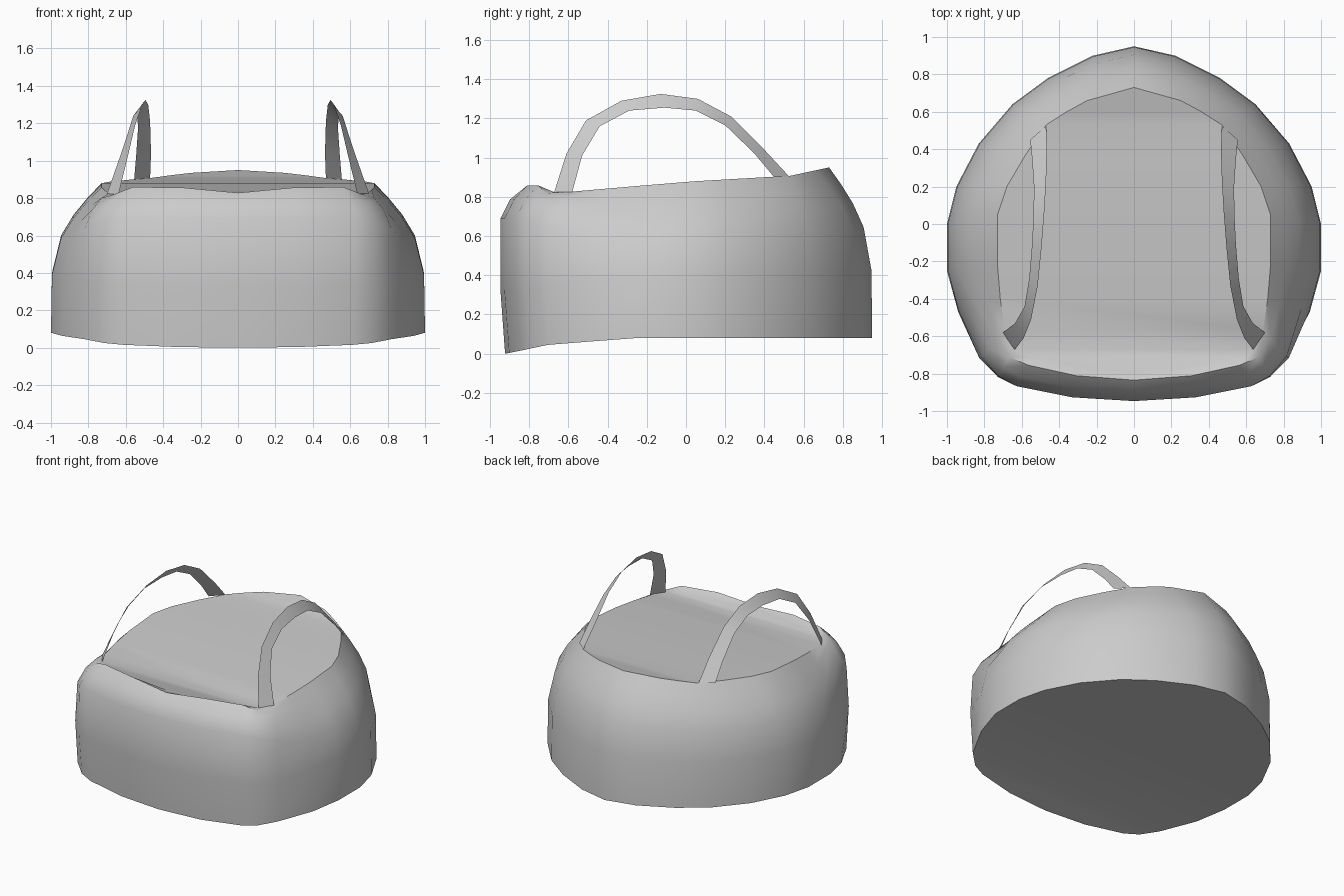
import bpy, math

if "Cube" in bpy.data.objects:
    bpy.data.objects.remove(bpy.data.objects["Cube"])


def interp(v, pts):
    if v <= pts[0][0]:
        return pts[0][1]
    for (a, fa), (b, fb) in zip(pts, pts[1:]):
        if v <= b:
            return fa + (fb - fa) * (v - a) / (b - a)
    return pts[-1][1]


def add_object(name, verts, faces, angle):
    me = bpy.data.meshes.new(name)
    me.from_pydata(verts, [], faces)
    me.update()
    ob = bpy.data.objects.new(name, me)
    bpy.context.collection.objects.link(ob)
    bpy.ops.object.select_all(action='DESELECT')
    ob.select_set(True)
    bpy.context.view_layer.objects.active = ob
    bpy.ops.object.shade_smooth_by_angle(angle=math.radians(angle))
    return ob


# Half outlines from front centre to back centre: widest outline and rim
outer = [(0, -.95), (.33, -.93), (.63, -.87), (.73, -.82), (.83, -.72), (.94, -.47), (1, -.25),
         (1, 0), (.95, .2), (.83, .43), (.65, .64), (.46, .78), (.22, .9), (0, .95)]
rim = [(0, -.79), (.3, -.765), (.54, -.71), (.64, -.67), (.69, -.57), (.715, -.4), (.73, -.22),
       (.73, .05), (.68, .2), (.58, .37), (.47, .53), (.36, .6), (.25, .66), (0, .73)]
base_z = [(-.95, 0), (-.72, .045), (-.25, .08), (.95, .08)]
rim_z = [(-.79, .82), (-.6, .825), (0, .877), (.4, .90), (.53, .907), (.73, .95)]

# Wall levels: inward fraction, height fraction at sides/back, height fraction at front
levels = [(0, 0, 0), (.02, .4, .4), (.2, .65, .84), (.45, .79, .96), (.72, .9, 1.03), (1, 1, 1)]

n = len(outer)
m = 2 * n - 2
verts, faces = [], []
for k, (f, hs, hf) in enumerate(levels):
    half = []
    for (ox, oy), (rx, ry) in zip(outer, rim):
        w = interp(oy, [(-.87, 1), (-.5, 0)])
        g = f
        if k in (0, 2, 3):
            g += w * (.17, 0, -.18, -.12)[k]
        zb, zr = interp(oy, base_z), interp(ry, rim_z)
        h = hs + (hf - hs) * w
        if k == 4 and w > 0:
            h += w * (.015 if .2 < ox < .7 else -.02)
        half.append((ox + (rx - ox) * g, oy + (ry - oy) * g, zb + (zr - zb) * h))
    verts += half + [(-x, y, z) for x, y, z in half[-2:0:-1]]
for k in range(len(levels) - 1):
    for i in range(m):
        j = (i + 1) % m
        faces.append((k * m + i, k * m + j, k * m + m + j, k * m + m + i))

# Sloping top and closed underside, bridged left to right
for o, up in ((0, False), ((len(levels) - 1) * m, True)):
    for i in range(n - 1):
        loop = []
        for q in (i, i + 1, (m - i - 1) % m, (m - i) % m):
            if o + q not in loop:
                loop.append(o + q)
        faces.append(tuple(loop if up else loop[::-1]))
add_object("bag_body", verts, faces, 40)

# Flat ribbon handles: upper edge and lower edge of the arc
upper = [(.64, -.675, .815), (.59, -.61, 1.02), (.55, -.51, 1.19), (.515, -.33, 1.29),
         (.495, -.13, 1.325), (.48, .06, 1.30), (.47, .23, 1.21), (.465, .40, 1.04), (.47, .525, .905)]
lower = [(.70, -.58, .825), (.635, -.53, 1.01), (.585, -.44, 1.16), (.56, -.29, 1.24),
         (.545, -.11, 1.255), (.537, .05, 1.24), (.535, .2, 1.165), (.545, .35, 1.02), (.555, .45, .90)]
c = len(upper)
for side, name in ((1, "handle_right"), (-1, "handle_left")):
    pts = [(x * side, y, z) for x, y, z in upper + lower]
    quads = [(i, i + 1, c + i + 1, c + i) for i in range(c - 1)]
    if side < 0:
        quads = [q[::-1] for q in quads]
    add_object(name, pts, quads, 30)
